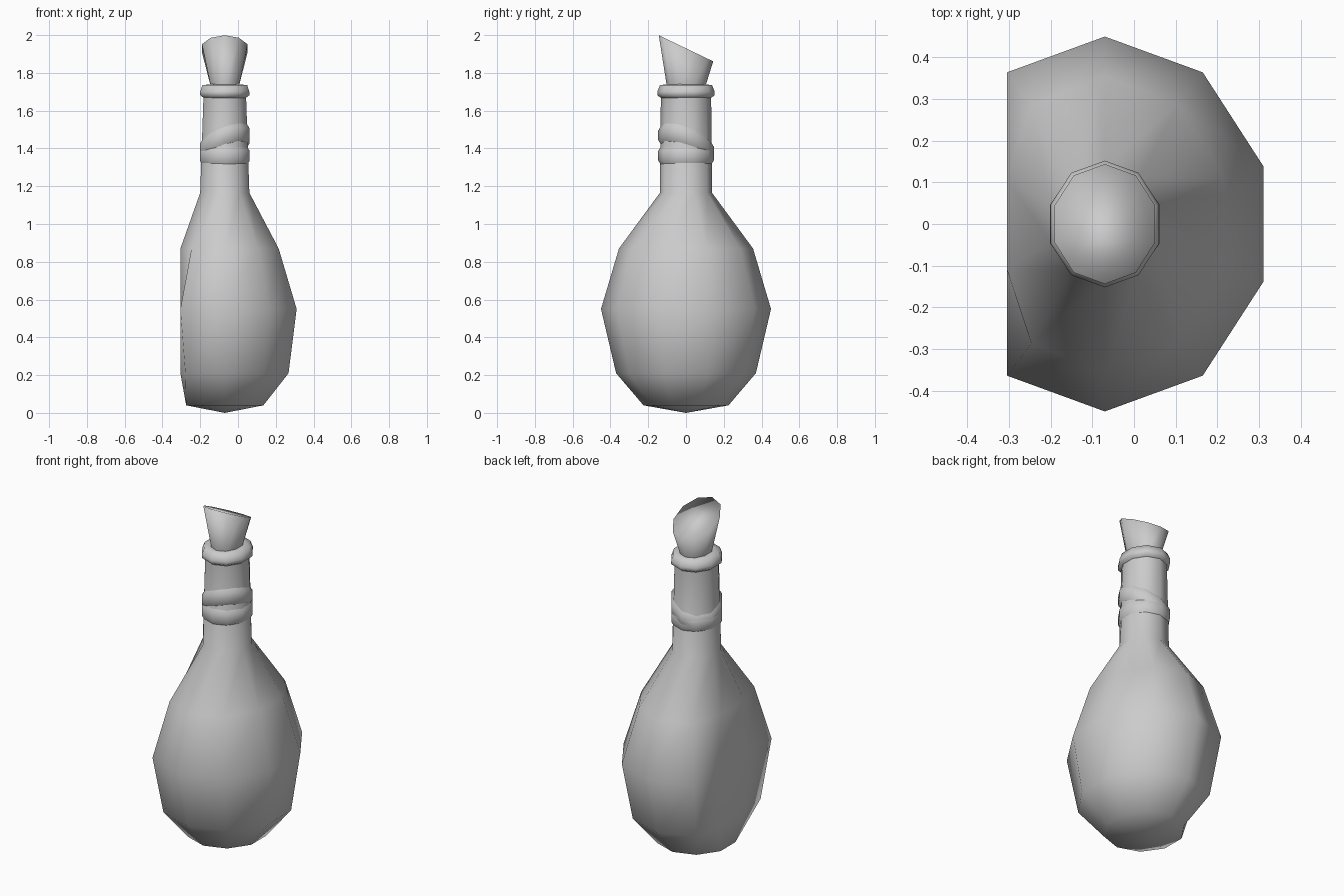
import bpy, bmesh
from math import sin, cos, radians

if "Cube" in bpy.data.objects:
    bpy.data.objects.remove(bpy.data.objects["Cube"])

SIDES = 10
AXIS_X = -0.07      # the bottle axis sits off centre because one side is flattened
FLAT_X = -0.305     # plane of the flattened side

grey = bpy.data.materials.new("plain grey")
grey.use_nodes = True
grey.diffuse_color = (0.6, 0.6, 0.6, 1)
grey.node_tree.nodes["Principled BSDF"].inputs["Base Color"].default_value = (0.6, 0.6, 0.6, 1)


def lathe(name, rows, lift=lambda a, y, i: 0, tip=None, cap_top=True):
    """Stack oval rings (x radius, y radius, z) into a smooth ten-sided part."""
    bm = bmesh.new()
    rings = []
    for i, (rx, ry, z) in enumerate(rows):
        ring = []
        for k in range(SIDES):
            a = radians(90 + 360 * k / SIDES)
            x, y = AXIS_X + rx * cos(a), ry * sin(a)
            ring.append(bm.verts.new((max(x, FLAT_X), y, z + lift(a, y, i))))
        rings.append(ring)
    for low, high in zip(rings, rings[1:]):
        for k in range(SIDES):
            n = (k + 1) % SIDES
            bm.faces.new((low[k], low[n], high[n], high[k]))
    if tip is not None:
        point = bm.verts.new((AXIS_X, 0, tip))
        for k in range(SIDES):
            bm.faces.new((rings[0][(k + 1) % SIDES], rings[0][k], point))
    if cap_top:
        bm.faces.new(rings[-1])
    for f in bm.faces:
        f.smooth = True
    mesh = bpy.data.meshes.new(name)
    bm.to_mesh(mesh)
    bm.free()
    mesh.materials.append(grey)
    obj = bpy.data.objects.new(name, mesh)
    bpy.context.collection.objects.link(obj)
    return obj


# Flask body and neck in one profile
lathe("bottle_body", [
    (0.215, 0.225, 0.04), (0.355, 0.37, 0.21), (0.40, 0.45, 0.55),
    (0.30, 0.355, 0.87), (0.137, 0.138, 1.165), (0.118, 0.133, 1.69)],
    tip=0.0, cap_top=False)

# Rounded lip around the mouth
lathe("bottle_lip", [
    (0.118, 0.133, 1.668), (0.137, 0.152, 1.682),
    (0.137, 0.152, 1.70), (0.125, 0.138, 1.735), (0.08, 0.10, 1.74)])

# Flared stopper with a slanted top
lathe("stopper", [(0.076, 0.10, 1.72), (0.127, 0.144, 1.93)],
      lift=lambda a, y, i: -0.48 * y if i else 0)

# Cord wound twice: a level turn, and a turn that climbs at the front left
coil = [(0.122, 0.13, -0.058), (0.139, 0.147, -0.028),
        (0.139, 0.147, 0.022), (0.120, 0.13, 0.05)]
for name, z, climb in (("cord_lower_turn", 1.365, 0.0), ("cord_upper_turn", 1.43, 0.06)):
    lathe(name, [(rx, ry, z + dz) for rx, ry, dz in coil],
          lift=lambda a, y, i: climb * cos(a + radians(45)), cap_top=False)
